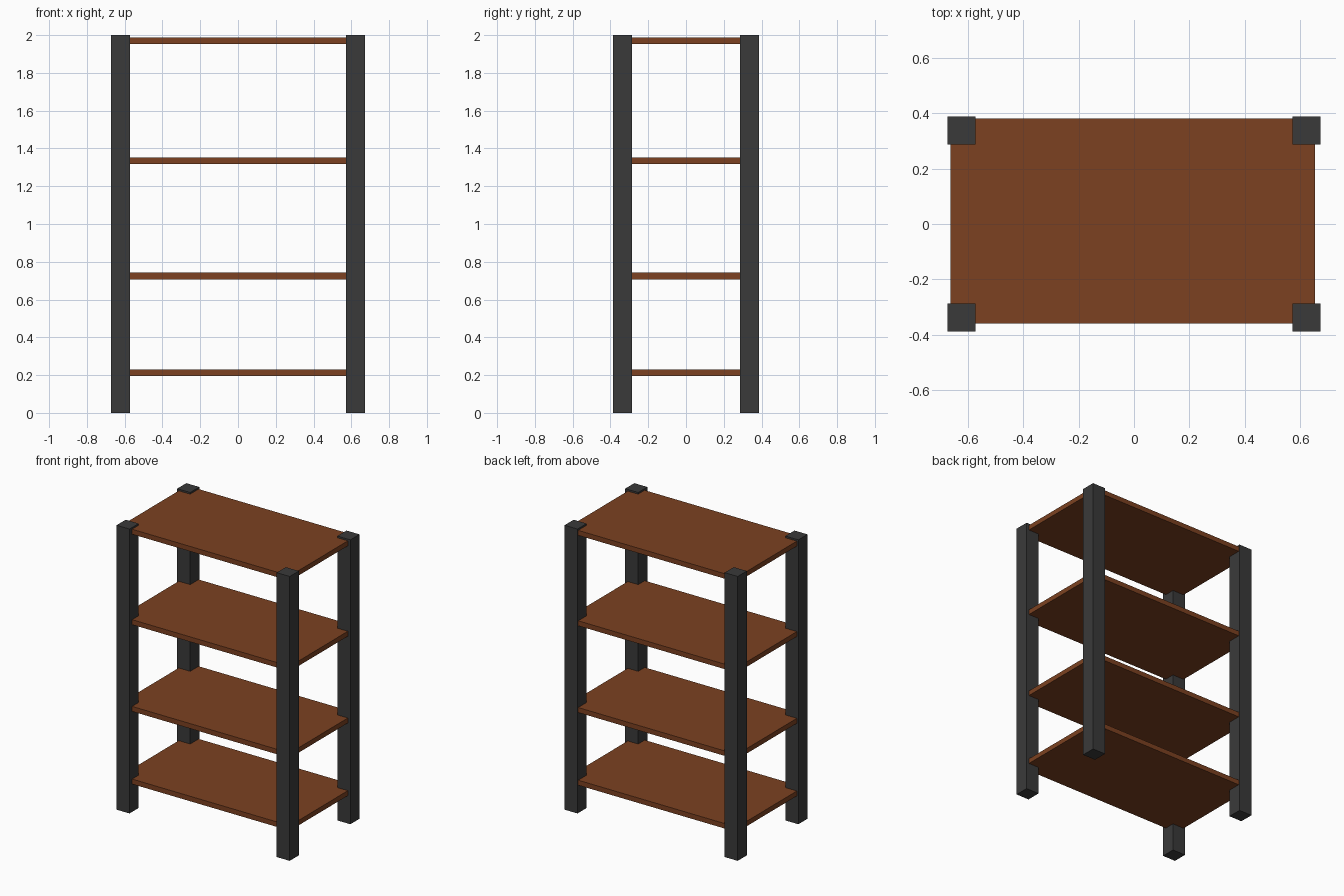
import bpy

if "Cube" in bpy.data.objects:
    bpy.data.objects.remove(bpy.data.objects["Cube"])


def material(name, color):
    mat = bpy.data.materials.new(name)
    mat.diffuse_color = color
    mat.use_nodes = True
    mat.node_tree.nodes["Principled BSDF"].inputs["Base Color"].default_value = mat.diffuse_color
    return mat


def box(name, low, high, mat):
    """Axis-aligned box between two corners."""
    bpy.ops.mesh.primitive_cube_add(size=1)
    ob = bpy.context.object
    ob.name = name
    ob.location = [(a + b) / 2 for a, b in zip(low, high)]
    ob.scale = [b - a for a, b in zip(low, high)]
    bpy.ops.object.transform_apply(location=False, rotation=False, scale=True)
    ob.data.materials.append(mat)
    return ob


wood = material("brown_wood", (0.2, 0.053, 0.015, 1))
metal = material("dark_metal", (0.042, 0.042, 0.042, 1))

# Four square corner posts
PX, PY, HALF = 0.623, 0.337, 0.0505
for side, x in (("left", -PX), ("right", PX)):
    for face, y in (("front", -PY), ("back", PY)):
        box(f"{face}_{side}_post", (x - HALF, y - HALF, 0),
            (x + HALF, y + HALF, 2), metal)

# Four shelves, set slightly back from the front of the posts
THICK = 0.035
for i, top in enumerate((0.231, 0.742, 1.352, 1.988), 1):
    box(f"shelf_{i}", (-0.662, -0.359, top - THICK), (0.654, 0.38, top), wood)
